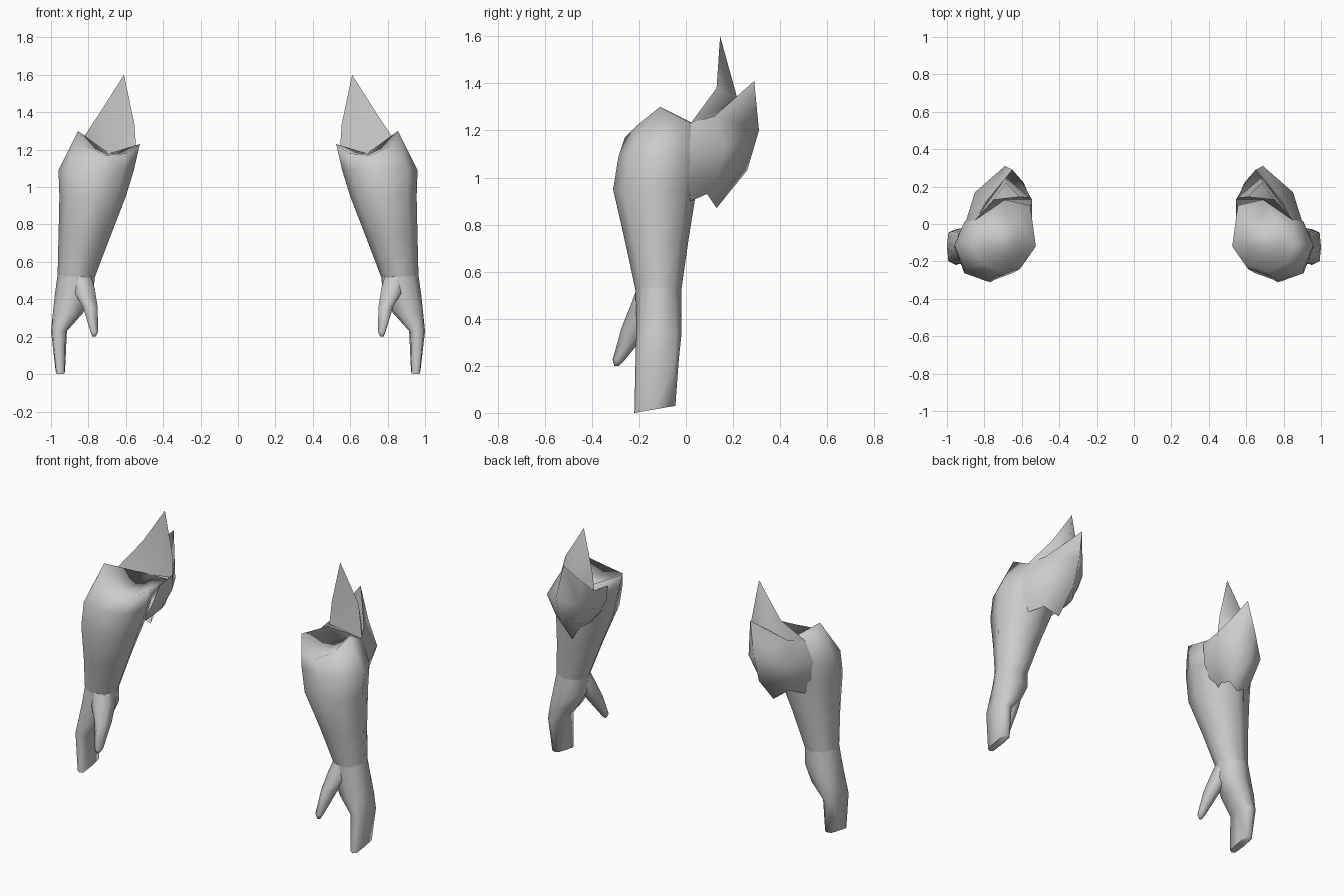
import bpy, math

if "Cube" in bpy.data.objects:
    bpy.data.objects.remove(bpy.data.objects["Cube"])

grey = bpy.data.materials.new("plain grey")
grey.diffuse_color = (0.6, 0.6, 0.6, 1)
grey.use_nodes = True
grey.node_tree.nodes["Principled BSDF"].inputs["Base Color"].default_value = grey.diffuse_color


def make(name, verts, faces, angle=60):
    """Create one arm part and mirror it to the other side."""
    me = bpy.data.meshes.new(name)
    me.from_pydata(verts, [], faces)
    me.materials.append(grey)
    ob = bpy.data.objects.new(name, me)
    bpy.context.collection.objects.link(ob)
    bpy.ops.object.select_all(action='DESELECT')
    ob.select_set(True)
    bpy.context.view_layer.objects.active = ob
    bpy.ops.object.mode_set(mode='EDIT')
    bpy.ops.mesh.select_all(action='SELECT')
    bpy.ops.mesh.normals_make_consistent(inside=False)
    bpy.ops.object.mode_set(mode='OBJECT')
    bpy.ops.object.shade_smooth_by_angle(angle=math.radians(angle))
    mirror = ob.modifiers.new("mirror", 'MIRROR')
    mirror.use_mirror_merge = False
    return ob


def ring(x0, x1, y0, y1, z, z_back=None, power=1.0, n=8):
    """Rounded section, from the front going round the outer side; power < 1 is boxier."""
    zb = z if z_back is None else z_back
    pts = []
    for i in range(n):
        a = 2 * math.pi * i / n
        s, c = math.sin(a), -math.cos(a)
        s = math.copysign(abs(s) ** power, s) if abs(s) > 1e-6 else 0
        c = math.copysign(abs(c) ** power, c) if abs(c) > 1e-6 else 0
        pts.append(((x0 + x1) / 2 + s * (x1 - x0) / 2,
                    (y0 + y1) / 2 + c * (y1 - y0) / 2,
                    z + (zb - z) * (c + 1) / 2))
    return pts


def loft(name, rings, cap_first=False, fan=None, closed=True, angle=60):
    """Skin a stack of equal-sized sections; fan closes the last one from that point."""
    n = len(rings[0])
    verts = [p for r in rings for p in r]
    faces = []
    for j in range(len(rings) - 1):
        for i in range(n if closed else n - 1):
            k = (i + 1) % n
            faces.append((j * n + i, j * n + k, (j + 1) * n + k, (j + 1) * n + i))
    if cap_first:
        faces.append(tuple(range(n))[::-1])
    if fan is not None:
        base = (len(rings) - 1) * n
        for d in range(1, n - 1):
            faces.append((base + fan, base + (fan + d) % n, base + (fan + d + 1) % n))
    return make(name, verts, faces, angle)


# Forearm: flared, its notched top sloping back to the elbow
rim = [(0.71, -0.26, 1.17), (0.81, -0.21, 1.22), (0.855, -0.11, 1.30), (0.85, 0.02, 1.23),
       (0.69, 0.13, 1.18), (0.555, 0.10, 1.20), (0.525, -0.12, 1.23), (0.595, -0.22, 1.18)]
loft("forearm", [ring(0.765, 0.965, -0.215, -0.02, 0.52),
                 ring(0.685, 0.96, -0.26, 0.01, 0.73),
                 ring(0.60, 0.955, -0.31, 0.045, 0.95, power=0.9),
                 ring(0.557, 0.96, -0.287, 0.06, 1.09, power=0.9), rim], fan=4, angle=180)

# Hand: palm narrowing to a flat finger block
loft("hand", [ring(0.925, 0.975, -0.22, -0.045, 0.0, 0.03, 0.45),
              ring(0.915, 1.0, -0.215, -0.03, 0.23, power=0.55),
              ring(0.83, 0.99, -0.213, -0.02, 0.325, power=0.65),
              ring(0.775, 0.98, -0.212, -0.02, 0.42, power=0.8),
              ring(0.765, 0.965, -0.215, -0.02, 0.53)], cap_first=True, angle=80)

# Thumb, growing out of the palm
loft("thumb", [ring(0.76, 0.78, -0.305, -0.285, 0.20, n=6),
               ring(0.745, 0.792, -0.312, -0.26, 0.225, n=6),
               ring(0.745, 0.835, -0.275, -0.15, 0.36, n=6),
               ring(0.757, 0.90, -0.235, -0.08, 0.46, n=6),
               ring(0.78, 0.93, -0.205, -0.06, 0.54, n=6)], cap_first=True, angle=80)

# Elbow guard: shell wrapped round the back, pointed above and below
loft("elbow_guard", [
    [(0.85, 0.01, 1.23), (0.79, 0.12, 1.26), (0.65, 0.29, 1.41),
     (0.585, 0.20, 1.29), (0.545, 0.13, 1.22), (0.545, 0.00, 1.20)],
    [(0.91, -0.02, 1.10), (0.85, 0.17, 1.13), (0.69, 0.31, 1.20),
     (0.59, 0.22, 1.15), (0.55, 0.13, 1.12), (0.575, -0.03, 1.09)],
    [(0.89, -0.01, 0.99), (0.82, 0.13, 1.00), (0.69, 0.26, 1.03),
     (0.62, 0.16, 1.00), (0.59, 0.08, 1.01), (0.62, -0.03, 1.00)],
    [(0.84, 0.02, 0.90), (0.78, 0.09, 0.93), (0.70, 0.13, 0.87),
     (0.67, 0.10, 0.94), (0.65, 0.04, 0.95), (0.66, 0.00, 0.94)],
], closed=False, angle=90)

# Upper spike rising from inside the guard
tip, inner, outer, back = (0.61, 0.145, 1.60), (0.555, 0.14, 1.34), (0.75, 0.13, 1.38), (0.685, 0.22, 1.33)
low_in, low_out, low_mid = (0.545, 0.13, 1.20), (0.85, 0.02, 1.23), (0.69, 0.13, 1.18)
low_back = (0.685, 0.25, 1.20)
make("elbow_spike", [tip, inner, outer, back, low_in, low_out, low_mid, low_back],
     [(0, 1, 3), (0, 3, 2), (0, 2, 6, 1), (1, 6, 4), (2, 5, 6),
      (1, 4, 7, 3), (3, 7, 5, 2)], angle=80)
